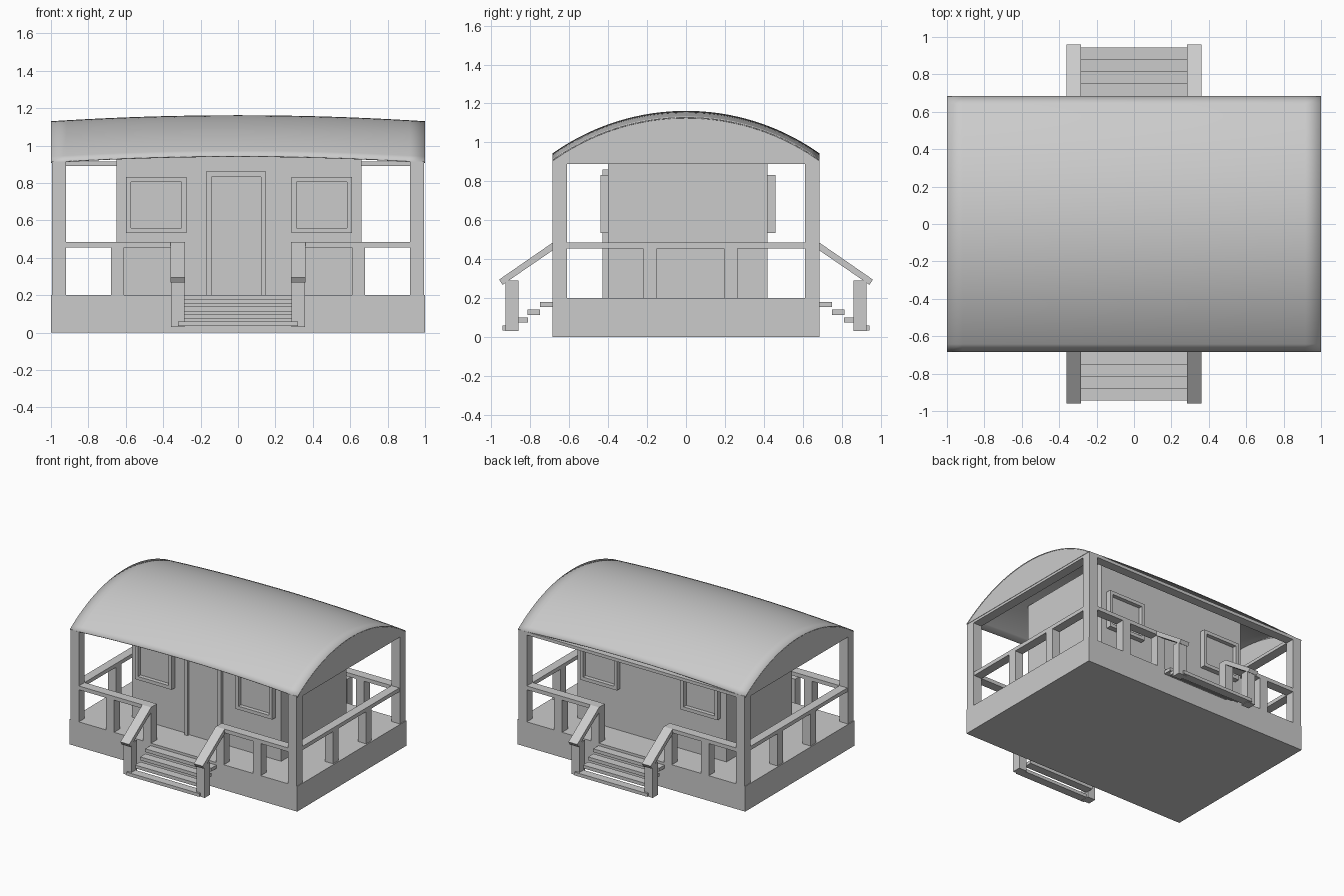
import bpy, bmesh
from math import sqrt

cube = bpy.data.objects.get("Cube")
if cube:
    bpy.data.objects.remove(cube)

grey = bpy.data.materials.new("light_grey")
grey.use_nodes = True
grey.diffuse_color = (0.6, 0.6, 0.6, 1)
grey.node_tree.nodes["Principled BSDF"].inputs["Base Color"].default_value = (0.6, 0.6, 0.6, 1)


def finish(name, bm):
    bmesh.ops.recalc_face_normals(bm, faces=bm.faces)
    mesh = bpy.data.meshes.new(name)
    bm.to_mesh(mesh)
    bm.free()
    mesh.materials.append(grey)
    ob = bpy.data.objects.new(name, mesh)
    bpy.context.collection.objects.link(ob)
    return ob


def box(name, xs, ys, zs):
    """Box between the given limits on each axis."""
    bm = bmesh.new()
    bmesh.ops.create_cube(bm, size=1)
    for v in bm.verts:
        v.co = [r[0] if c < 0 else r[1] for c, r in zip(v.co, (xs, ys, zs))]
    return finish(name, bm)


def prism(name, outline, x0, x1):
    """Outline in the side plane, extruded along x."""
    bm = bmesh.new()
    face = bm.faces.new([bm.verts.new((x0, y, z)) for y, z in outline])
    out = bmesh.ops.extrude_face_region(bm, geom=[face])
    for v in out["geom"]:
        if isinstance(v, bmesh.types.BMVert):
            v.co.x = x1
    return finish(name, bm)


def span(s, a, b):
    """Limits a..b, mirrored when s is negative."""
    return tuple(sorted((s * a, s * b)))


W, D, DECK = 1.0, 0.685, 0.2
EAVE, RISE, BULGE = 0.912, 0.218, 0.032
RAIL = (0.455, 0.485)
IN_X, IN_Y = 0.92, 0.612


def roof_z(y):
    r = (D * D + RISE * RISE) / (2 * RISE)
    return EAVE + RISE - r + sqrt(r * r - y * y)


# Base and cabin
box("base", (-W, W), (-D, D), (0, DECK))
box("cabin", (-0.65, 0.66), (-0.4, 0.42), (DECK, 1.06))

# Barrel roof, slightly crowned along its length
bm = bmesh.new()
bmesh.ops.create_grid(bm, x_segments=24, y_segments=32, size=1)
for v in bm.verts:
    x, y = v.co.x, v.co.y * D
    v.co = (x * W, y, roof_z(y) + BULGE * (1 - x * x))
roof = finish("roof", bm)
if roof.data.polygons[0].normal.z < 0:
    roof.data.flip_normals()
roof.data.shade_smooth()
solid = roof.modifiers.new("thickness", "SOLIDIFY")
solid.thickness = 0.006

# Gables, end beams and corner posts
N = 24
arch = [(D - 2 * D * i / N, roof_z(D - 2 * D * i / N) - 0.003) for i in range(N + 1)]
for sx in (1, -1):
    prism("gable", arch, sx * 0.985, sx * 0.998)
    box("end_beam", span(sx, IN_X, 0.995), (-D, D), (0.89, 0.915))
    for sy in (1, -1):
        box("corner_post", span(sx, IN_X, 0.995), span(sy, IN_Y, D), (DECK, EAVE))
box("back_beam", (-IN_X, IN_X), (IN_Y, D), (0.89, 0.915))

# Railings
for sx in (1, -1):
    box("side_rail", span(sx, IN_X, 0.99), (-IN_Y, IN_Y), RAIL)
    for y in (-0.185, 0.23):
        box("side_baluster", span(sx, IN_X, 0.99), (y - 0.035, y + 0.035), (DECK, RAIL[0]))
    for sy in (1, -1):
        box("long_rail", span(sx, 0.285, IN_X), span(sy, IN_Y, D), RAIL)
        for x in (0.32, 0.645):
            box("long_baluster", span(sx, x - 0.035, x + 0.035),
                span(sy, IN_Y, D), (DECK, RAIL[0]))

# Stairs with sloping handrails, front and back
slope = [(D, 0.485), (0.96, 0.295), (0.943, 0.268), (D, 0.445)]
for sy in (1, -1):
    for i in range(4):
        y, z = D + 0.064 * i, 0.18 - 0.04 * i
        half = 0.32 if i == 3 else 0.29
        box("stair_tread", (-half, half), span(sy, y, y + 0.066), (z - 0.026, z))
    for sx in (1, -1):
        box("stair_post", span(sx, 0.287, 0.357), span(sy, 0.86, 0.928), (0.03, 0.29))
        prism("handrail", [(sy * y, z) for y, z in slope], sx * 0.284, sx * 0.362)


def framed(name, xs, zs, wall, sy, depth, sill=True):
    """Raised frame with a recessed panel on a cabin wall."""
    t = 0.027
    ys = span(sy, wall, wall + depth)
    inner = (xs[0] + t, xs[1] - t)
    box(name + "_left_jamb", (inner[1], xs[1]), ys, zs)
    box(name + "_right_jamb", (xs[0], inner[0]), ys, zs)
    box(name + "_head", inner, ys, (zs[1] - t, zs[1]))
    if sill:
        box(name + "_sill", inner, ys, (zs[0], zs[0] + t))
    box(name + "_panel", inner, span(sy, wall, wall + 0.008), (zs[0], zs[1] - t))


# Windows and door
for x in (-0.437, 0.447):
    for sy, wall in ((-1, 0.4), (1, 0.42)):
        framed("window", (x - 0.162, x + 0.162), (0.533, 0.833), wall, sy, 0.04)
framed("door", (-0.17, 0.15), (DECK, 0.86), 0.4, -1, 0.03, sill=False)
